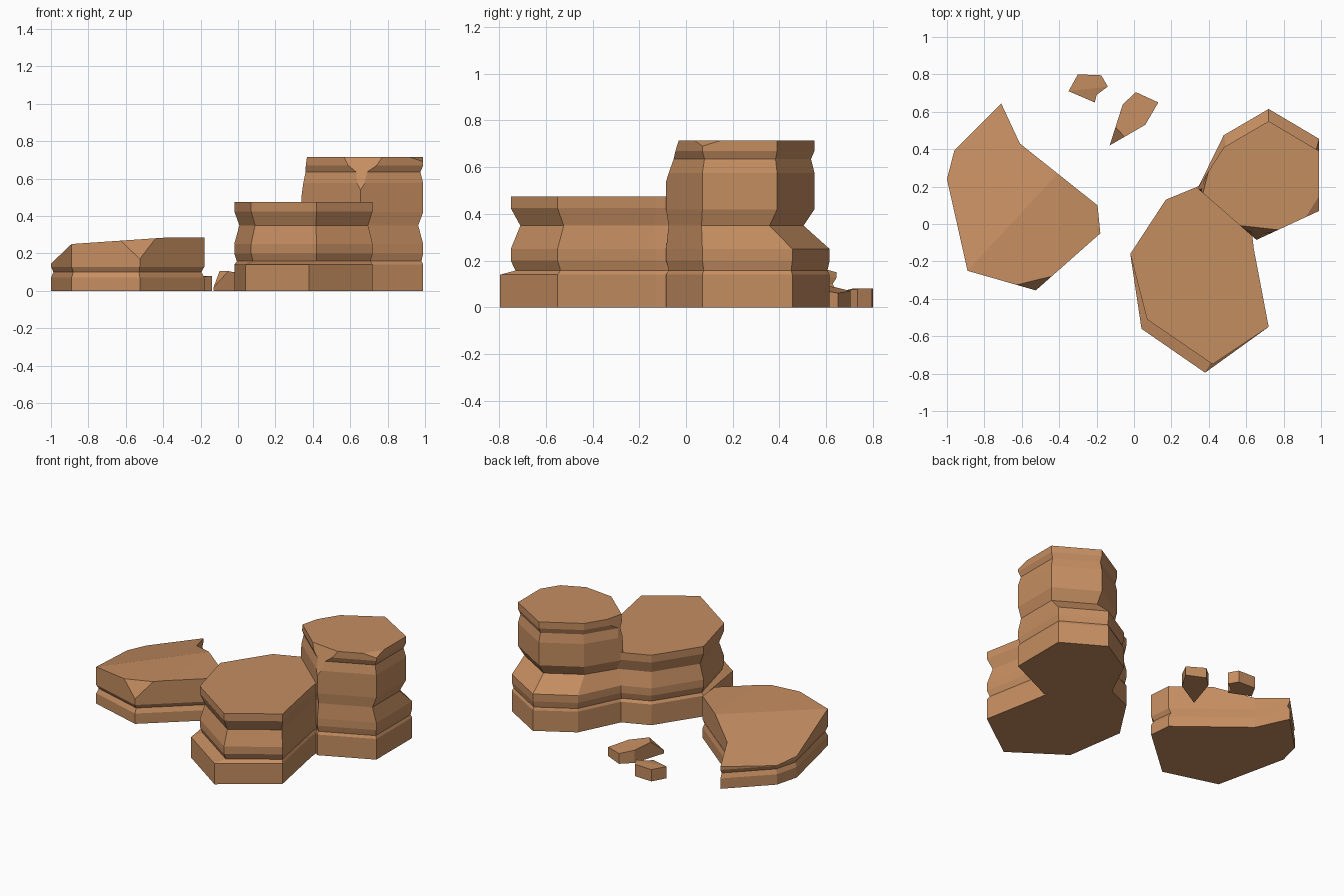
import bpy, bmesh
from mathutils import Vector

if "Cube" in bpy.data.objects:
    bpy.data.objects.remove(bpy.data.objects["Cube"])

sandstone = bpy.data.materials.new("sandstone")
sandstone.diffuse_color = (0.56, 0.27, 0.12, 1)
sandstone.use_nodes = True
sandstone.node_tree.nodes["Principled BSDF"].inputs["Base Color"].default_value = sandstone.diffuse_color


def ring(outline, scale=1.0, shift_y=0.0):
    """Scale an outline about its middle."""
    cx = sum(p[0] for p in outline) / len(outline)
    cy = sum(p[1] for p in outline) / len(outline)
    return [(cx + (x - cx) * scale, cy + (y - cy) * scale + shift_y) for x, y in outline]


def rock(name, layers, cuts=()):
    """Stack outlines at heights into a solid, then slice it by planes (3 points each)."""
    bm = bmesh.new()
    rows = [[bm.verts.new((x, y, z)) for x, y in pts] for z, pts in layers]
    n = len(rows[0])
    bm.faces.new(rows[0])
    bm.faces.new(rows[-1])
    for lo, hi in zip(rows, rows[1:]):
        for i in range(n):
            j = (i + 1) % n
            bm.faces.new((lo[i], lo[j], hi[j], hi[i]))
    inside = sum((v.co for v in rows[0]), Vector()) / n
    for a, b, c in cuts:
        a, b, c = Vector(a), Vector(b), Vector(c)
        normal = (b - a).cross(c - a).normalized()
        if normal.dot(inside - a) > 0:
            normal = -normal
        res = bmesh.ops.bisect_plane(bm, geom=bm.verts[:] + bm.edges[:] + bm.faces[:],
                                     dist=1e-5, plane_co=a, plane_no=normal, clear_outer=True)
        rim = [e for e in res["geom_cut"] if isinstance(e, bmesh.types.BMEdge) and e.is_boundary]
        bmesh.ops.edgenet_fill(bm, edges=rim)
    bmesh.ops.recalc_face_normals(bm, faces=bm.faces[:])
    mesh = bpy.data.meshes.new(name)
    bm.to_mesh(mesh)
    bm.free()
    mesh.materials.append(sandstone)
    obj = bpy.data.objects.new(name, mesh)
    bpy.context.collection.objects.link(obj)
    return obj


# medium column
base = [(-.02, -.16), (.04, -.56), (.38, -.795), (.72, -.55), (.64, -.13),
        (.62, .05), (.40, .23), (.34, .20), (.17, .13)]
top = [(-.02, -.16), (.07, -.51), (.42, -.75)] + base[3:]
medium = rock("medium_column", [
    (0, base), (.14, base), (.158, ring(top, .965)), (.2, top), (.25, top),
    (.35, ring(top, .93)), (.425, top), (.475, top)])

# tall column with chipped upper corners
base = [(.34, .19), (.655, -.085), (.99, .07), (.99, .455), (.72, .615), (.48, .475)]
top = base[:3] + [(.99, .39), (.72, .55), (.48, .41)]
tall = rock("rock_columns", [
    (0, base), (.14, base), (.158, ring(base, .97)), (.2, base), (.25, base),
    (.35, ring(top, .91, -.02)), (.42, top), (.575, top), (.635, ring(top, .95)),
    (.67, top), (.715, top)],
    [((.655, -.085, .54), (.58, -.01, .715), (.76, -.03, .715)),
     ((.34, .19, .51), (.37, .17, .715), (.39, .25, .715)),
     ((.99, .15, .715), (.92, .04, .715), (.99, .07, .69))])

# merge the two columns into one mass
mod = tall.modifiers.new("merge", 'BOOLEAN')
mod.operation, mod.solver, mod.object = 'UNION', 'EXACT', medium
merged = bpy.data.meshes.new_from_object(tall.evaluated_get(bpy.context.evaluated_depsgraph_get()))
tall.modifiers.clear()
tall.data = merged
bpy.data.objects.remove(medium)

# low slab with sloping top and chipped front corner
slab = [(-.71, .645), (-.96, .395), (-1, .24), (-.89, -.25), (-.525, -.355),
        (-.18, -.05), (-.195, .10), (-.61, .43)]
rock("low_slab", [(0, slab), (.07, slab), (.1, ring(slab, .965)), (.128, slab), (.284, slab)],
     [((-1, .24, .145), (-.71, .645, .15), (-.89, -.25, .25)),
      ((-.89, -.25, .25), (-.45, -.28, .28), (-.89, .25, .25)),
      ((-.63, -.325, .27), (-.44, -.28, .28), (-.525, -.355, .17))])

# loose pebbles
pebble = [(-.35, .71), (-.30, .80), (-.175, .795), (-.14, .735), (-.20, .69), (-.21, .65)]
rock("round_pebble", [(0, pebble), (.08, pebble)],
     [((-.35, .71, .08), (-.14, .735, .08), (-.21, .65, .065))])
pebble = [(-.13, .42), (-.06, .64), (.01, .705), (.13, .65), (.06, .53)]
rock("pointed_pebble", [(0, pebble), (.12, pebble)],
     [((-.1, .52, .105), (-.05, .465, .105), (.01, .705, .07)),
      ((-.13, .42, .02), (-.1, .52, .105), (-.05, .465, .105))])
